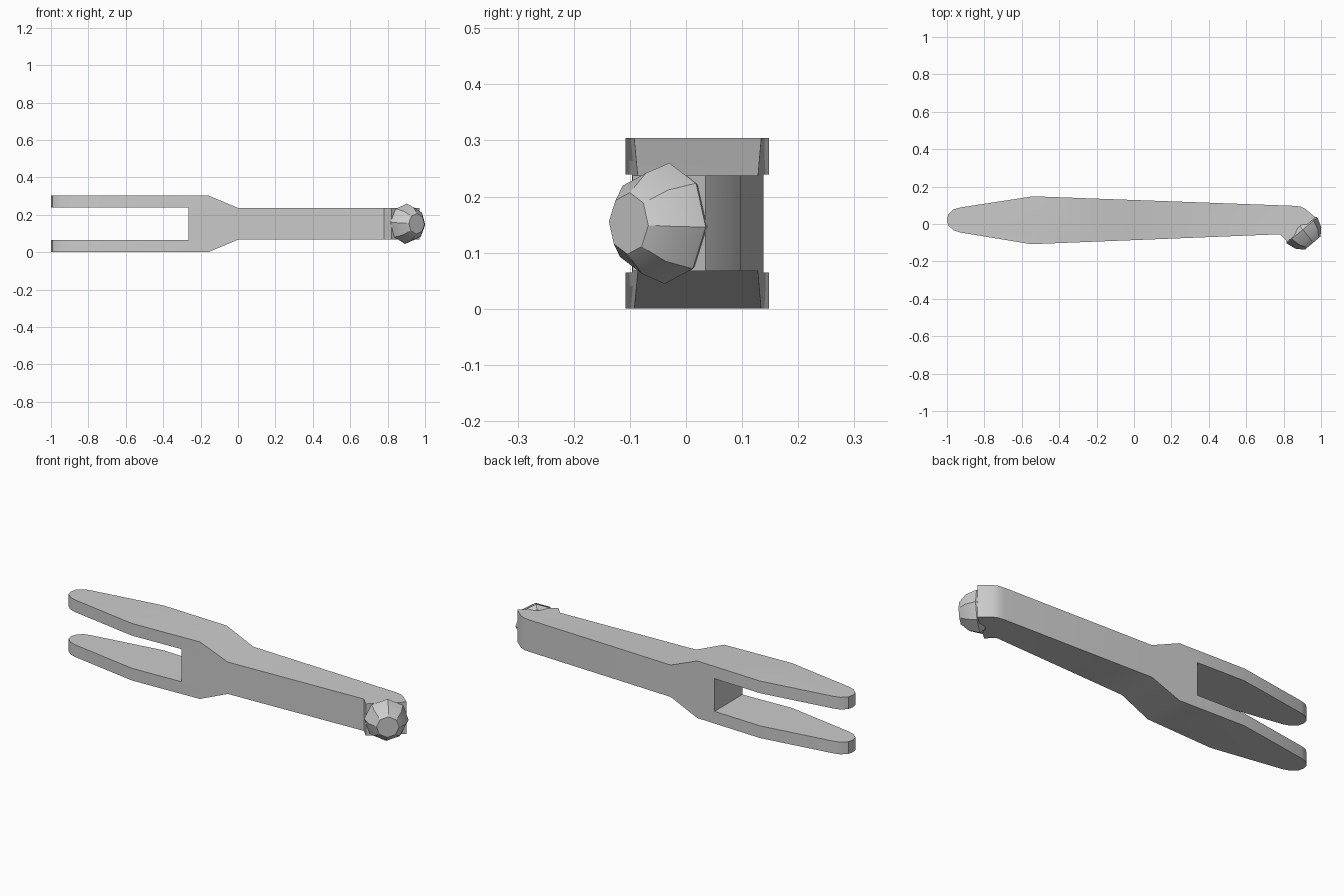
import bpy, bmesh, math
from mathutils import Vector, Matrix

cube = bpy.data.objects.get("Cube")
if cube:
    bpy.data.objects.remove(cube, do_unlink=True)

grey = bpy.data.materials.new("plain grey")
grey.use_nodes = True
colour = (0.6, 0.6, 0.6, 1)
grey.diffuse_color = colour
grey.node_tree.nodes["Principled BSDF"].inputs["Base Color"].default_value = colour


def make_object(name, bm):
    bmesh.ops.recalc_face_normals(bm, faces=bm.faces)
    mesh = bpy.data.meshes.new(name)
    bm.to_mesh(mesh)
    bm.free()
    mesh.materials.append(grey)
    obj = bpy.data.objects.new(name, mesh)
    bpy.context.collection.objects.link(obj)
    return obj


def prism(name, points, offset):
    """Extrude a closed outline along offset."""
    bm = bmesh.new()
    face = bm.faces.new([bm.verts.new(p) for p in points])
    top = bmesh.ops.extrude_face_region(bm, geom=[face])["geom"]
    verts = [v for v in top if isinstance(v, bmesh.types.BMVert)]
    bmesh.ops.translate(bm, verts=verts, vec=offset)
    return make_object(name, bm)


def smooth(obj, degrees):
    bpy.ops.object.select_all(action="DESELECT")
    obj.select_set(True)
    bpy.context.view_layer.objects.active = obj
    bpy.ops.object.shade_smooth_by_angle(angle=math.radians(degrees))


# Forked arm: plan outline intersected with the side profile
plan = [(-1, 0.02), (-0.993, -0.008), (-0.965, -0.033), (-0.93, -0.045),
        (-0.55, -0.108), (0.78, -0.055), (0.82, -0.095), (0.97, 0.035),
        (0.915, 0.082), (0.89, 0.093), (0.86, 0.097), (-0.54, 0.148),
        (-0.93, 0.088), (-0.965, 0.078), (-0.993, 0.052)]
mid = 0.152
half_profile = [(-0.265, 0.087), (-1.1, 0.087), (-1.1, mid), (-0.16, mid),
                (0, 0.085), (1.1, 0.085)]
side = [(x, mid + z) for x, z in half_profile]
side += [(x, mid - z) for x, z in reversed(half_profile)]

arm = prism("forked_arm", [(x, y, -0.1) for x, y in plan], (0, 0, 0.6))
cutter = prism("side_profile", [(x, -0.5, z) for x, z in side], (0, 1, 0))
cutter.hide_render = True
cut = arm.modifiers.new("side cut", "BOOLEAN")
cut.operation = "INTERSECT"
cut.solver = "EXACT"
cut.object = cutter
bpy.ops.object.select_all(action="DESELECT")
bpy.context.view_layer.objects.active = arm
bpy.ops.object.modifier_apply(modifier=cut.name)
bpy.data.objects.remove(cutter, do_unlink=True)
smooth(arm, 30)

# Faceted knob on the slanted end: rings of (radius, height) along its axis
SIDES = 8
axis = Vector((0.64, -0.77, 0)).normalized()
across = Vector((-axis.y, axis.x, 0))
bm = bmesh.new()
rings = []
for radius, height in [(0.09, -0.02), (0.108, 0.005), (0.09, 0.058), (0.055, 0.094)]:
    ring = []
    for i in range(SIDES):
        a = math.tau * i / SIDES - 0.06
        p = Vector((0.895, -0.03, mid)) + axis * height
        p += radius * (across * math.cos(a) + Vector((0, 0, math.sin(a))))
        ring.append(bm.verts.new(p))
    rings.append(ring)
for low, high in zip(rings, rings[1:]):
    for i in range(SIDES):
        j = (i + 1) % SIDES
        bm.faces.new((low[i], low[j], high[j], high[i]))
bm.faces.new(rings[0])
bm.faces.new(rings[-1])
knob = make_object("knob", bm)
smooth(knob, 30)
